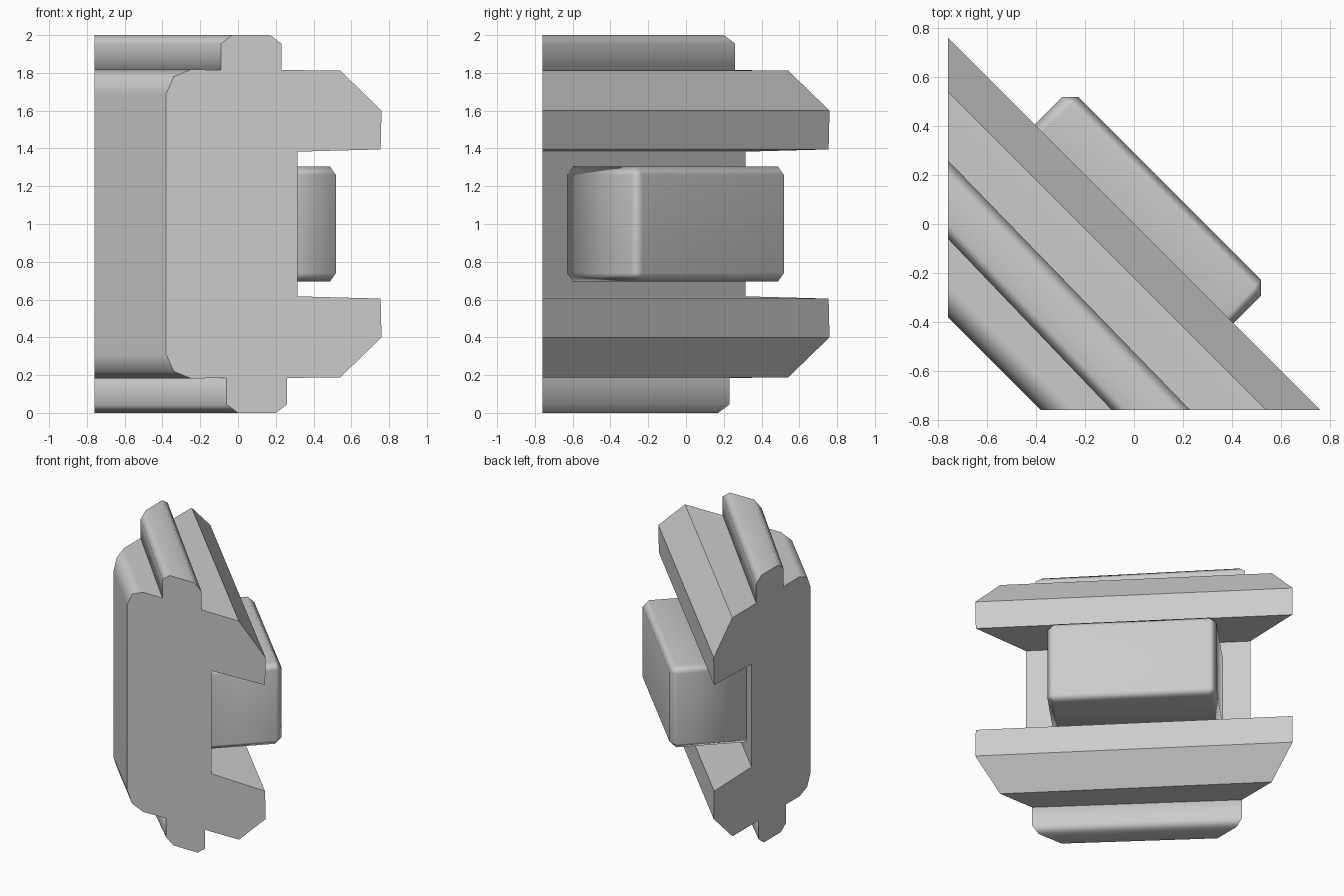
import bpy, bmesh
from math import pi

cube = bpy.data.objects.get("Cube")
if cube:
    bpy.data.objects.remove(cube, do_unlink=True)

grey = bpy.data.materials.new("plain grey")
grey.use_nodes = True
colour = (0.6, 0.6, 0.6, 1)
grey.diffuse_color = colour
grey.node_tree.nodes["Principled BSDF"].inputs["Base Color"].default_value = colour

CUT = -0.76   # the mitred ends lie on x = CUT and y = CUT


def finish(name, bm):
    """Turn a bmesh into a smooth shaded object with flat main faces."""
    bmesh.ops.recalc_face_normals(bm, faces=bm.faces)
    for f in bm.faces:
        f.smooth = True
    mesh = bpy.data.meshes.new(name)
    bm.to_mesh(mesh)
    bm.free()
    mesh.materials.append(grey)
    obj = bpy.data.objects.new(name, mesh)
    bpy.context.collection.objects.link(obj)
    weighted = obj.modifiers.new("flat main faces", 'WEIGHTED_NORMAL')
    weighted.keep_sharp = True
    return obj


def mitred_bar(name, profile, front_shift, side_shift, smooth_below):
    """Sweep a (depth, height) profile diagonally between the two mitred ends."""
    bm = bmesh.new()
    front = [bm.verts.new((p + front_shift, CUT, z)) for p, z in profile]
    side = [bm.verts.new((CUT, p + side_shift, z)) for p, z in profile]
    bm.faces.new(front)
    bm.faces.new(side[::-1])
    n = len(profile)
    for i in range(n):
        j = (i + 1) % n
        bm.faces.new((front[i], side[i], side[j], front[j]))
    for e in bm.edges:
        e.smooth = False
    for i, (p, z) in enumerate(profile):
        bm.edges.get((front[i], side[i])).smooth = p < smooth_below
    return finish(name, bm)


# Main bar: lower half profile, mirrored about mid height
half = [(0.315, 0.617), (0.755, 0.605), (0.76, 0.40), (0.54, 0.187),
        (-0.25, 0.183), (-0.34, 0.22), (-0.38, 0.31)]
body = half + [(p, 2 - z) for p, z in reversed(half)]
mitred_bar("main_bar", body, 0, 0, -0.2)

# Ridges on the top and bottom, turned slightly opposite ways
ridge = [(-0.16, 0.25), (-0.16, 0.045), (-0.1, 0), (0.1, 0), (0.16, 0.045), (0.16, 0.25)]
mitred_bar("bottom_ridge", ridge, 0.1, 0.07, 1)
mitred_bar("top_ridge", [(p, 2 - z) for p, z in ridge], 0.07, 0.1, 1)

# Bevelled block standing out of the channel at the back
bm = bmesh.new()
bmesh.ops.create_cube(bm, size=1)
inner, outer = -0.45, 0.205
for v in bm.verts:
    v.co.x *= 1.146
    v.co.y = outer if v.co.y > 0 else inner
    v.co.z = 1 + v.co.z * 0.61
rim = [e for e in bm.edges if max(v.co.y for v in e.verts) > 0]
bmesh.ops.bevel(bm, geom=rim, offset=0.045, segments=1, profile=0.5, affect='EDGES')
block = finish("back_block", bm)
block.rotation_euler.z = -pi / 4
